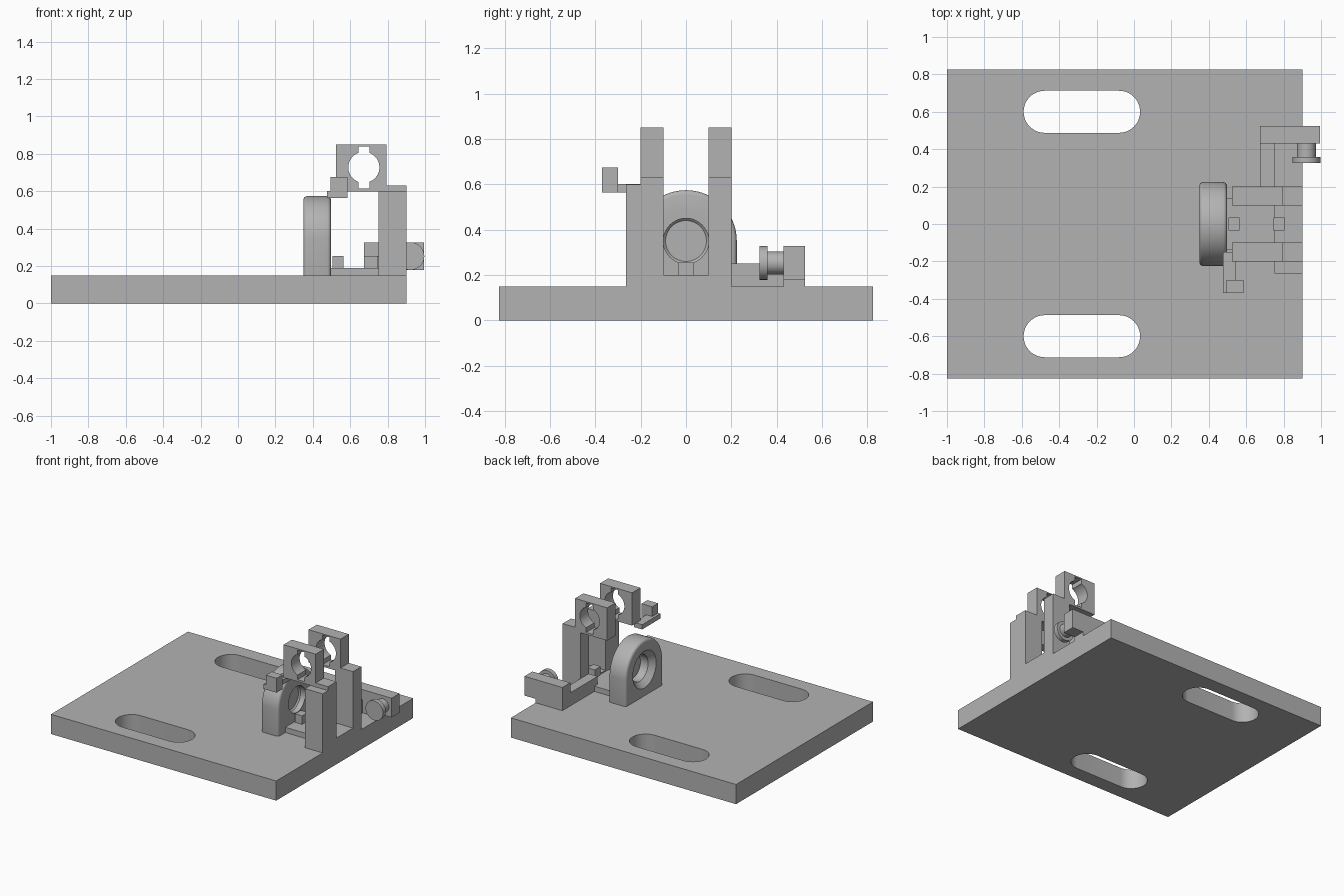
import bpy, bmesh
from math import pi, sin, cos, radians
from mathutils import Matrix, Vector

cube = bpy.data.objects.get("Cube")
if cube:
    bpy.data.objects.remove(cube, do_unlink=True)

grey = bpy.data.materials.new("plain grey")
grey.use_nodes = True
tone = (0.45, 0.45, 0.45, 1)
grey.diffuse_color = tone
grey.node_tree.nodes["Principled BSDF"].inputs["Base Color"].default_value = tone


def finish(name, bm):
    bmesh.ops.recalc_face_normals(bm, faces=bm.faces)
    mesh = bpy.data.meshes.new(name)
    bm.to_mesh(mesh)
    bm.free()
    mesh.materials.append(grey)
    ob = bpy.data.objects.new(name, mesh)
    bpy.context.collection.objects.link(ob)
    return ob


def select(ob):
    bpy.ops.object.select_all(action='DESELECT')
    ob.select_set(True)
    bpy.context.view_layer.objects.active = ob


def smooth(ob):
    select(ob)
    bpy.ops.object.shade_smooth_by_angle(angle=radians(30))


def box(name, x, y, z):
    bm = bmesh.new()
    bmesh.ops.create_cube(bm, size=1)
    lo, hi = Vector((x[0], y[0], z[0])), Vector((x[1], y[1], z[1]))
    for v in bm.verts:
        v.co = (lo + hi) / 2 + v.co * (hi - lo)
    return finish(name, bm)


def rod(name, axis, centre, length, r1, r2=None):
    """Cylinder or cone along an axis; r1 is the radius at the low end."""
    bm = bmesh.new()
    bmesh.ops.create_cone(bm, cap_ends=True, segments=64, radius1=r1,
                          radius2=r1 if r2 is None else r2, depth=length)
    turn = {'X': Matrix.Rotation(pi / 2, 4, 'Y'),
            'Y': Matrix.Rotation(-pi / 2, 4, 'X'), 'Z': Matrix()}[axis]
    bm.transform(Matrix.Translation(centre) @ turn)
    return finish(name, bm)


def prism(name, points, offset):
    """Extrude a flat outline by an offset vector."""
    bm = bmesh.new()
    face = bm.faces.new([bm.verts.new(p) for p in points])
    out = bmesh.ops.extrude_face_region(bm, geom=[face])
    verts = [v for v in out["geom"] if isinstance(v, bmesh.types.BMVert)]
    bmesh.ops.translate(bm, verts=verts, vec=offset)
    return finish(name, bm)


def apply(ob, mod):
    select(ob)
    bpy.ops.object.modifier_apply(modifier=mod.name)


def cut(ob, *cutters):
    for c in cutters:
        c.hide_render = True
        mod = ob.modifiers.new("cut", 'BOOLEAN')
        mod.operation, mod.solver, mod.object = 'DIFFERENCE', 'EXACT', c
        apply(ob, mod)
        bpy.data.objects.remove(c, do_unlink=True)
    smooth(ob)


# Base plate with two rounded slots
base = box("base_plate", (-1, 0.9), (-0.825, 0.825), (0, 0.15))
for side in (-1, 1):
    r, n = 0.1125, 24
    outline = []
    for end, start in ((0.0325 - r, -pi / 2), (-0.59 + r, pi / 2)):
        for i in range(n + 1):
            a = start + pi * i / n
            outline.append((end + r * cos(a), side * 0.6 + r * sin(a), -0.1))
    cut(base, prism("slot_cutter", outline, (0, 0, 0.4)))

# Arched bearing with rounded rim and a bore flared on both faces
r, axis_z = 0.224, 0.35
arch = [(0.35, r * cos(pi * i / 48), axis_z + r * sin(pi * i / 48)) for i in range(49)]
arch += [(0.35, -r, 0.1), (0.35, r, 0.1)]
ring = prism("bearing_arch", arch, (0.147, 0, 0))
bevel = ring.modifiers.new("rim", 'BEVEL')
bevel.width, bevel.segments, bevel.limit_method = 0.02, 4, 'ANGLE'
apply(ring, bevel)
cut(ring,
    rod("bore", 'X', (0.42, 0, axis_z), 0.4, 0.1),
    rod("outer_flare", 'X', (0.37, 0, axis_z), 0.06, 0.15, 0.09),
    rod("inner_flare", 'X', (0.477, 0, axis_z), 0.06, 0.09, 0.15))

# Floor rail and its two locating pegs
box("floor_rail", (0.49, 0.76), (-0.14, 0.14), (0.14, 0.19))
box("post_foot", (0.75, 0.9), (-0.11, 0.11), (0.14, 0.2))
for name, x in (("inner_peg", 0.505), ("outer_peg", 0.745)):
    box(name, (x, x + 0.06), (-0.035, 0.035), (0.18, 0.255))

# Paired posts hollowed by a round seat, each carrying a clamp block
for name, low in (("front", -0.2), ("back", 0.1)):
    y = (low, low + 0.1)
    mid = low + 0.05
    post = box(name + "_post", (0.75, 0.9), y, (0.14, 0.63))
    cut(post, rod("seat_cutter", 'X', (0.825, 0, 0.375), 0.4, 0.15))
    clamp = box(name + "_clamp", (0.525, 0.795), y, (0.6, 0.85))
    cut(clamp,
        rod("hole_cutter", 'Y', (0.673, mid, 0.728), 0.3, 0.083),
        box("key_cutter", (0.643, 0.703), (mid - 0.1, mid + 0.1), (0.615, 0.84)))
box("post_flank", (0.75, 0.9), (-0.265, -0.2), (0.14, 0.6))

# Small stop bracket under the front clamp
box("stop_arm", (0.475, 0.545), (-0.37, -0.15), (0.565, 0.601))
box("stop_block", (0.495, 0.585), (-0.37, -0.3), (0.565, 0.675))

# Side arm, end plate and adjusting screw
box("side_arm", (0.675, 0.75), (0.2, 0.43), (0.14, 0.25))
box("side_arm_root", (0.675, 0.76), (0.1, 0.2), (0.14, 0.25))
box("end_plate", (0.675, 0.995), (0.43, 0.525), (0.18, 0.327))
box("end_plate_foot", (0.675, 0.9), (0.43, 0.525), (0.14, 0.18))
smooth(rod("screw_shaft", 'Y', (0.922, 0.39, 0.253), 0.1, 0.05))
smooth(rod("screw_head", 'Y', (0.922, 0.342, 0.253), 0.034, 0.074))
